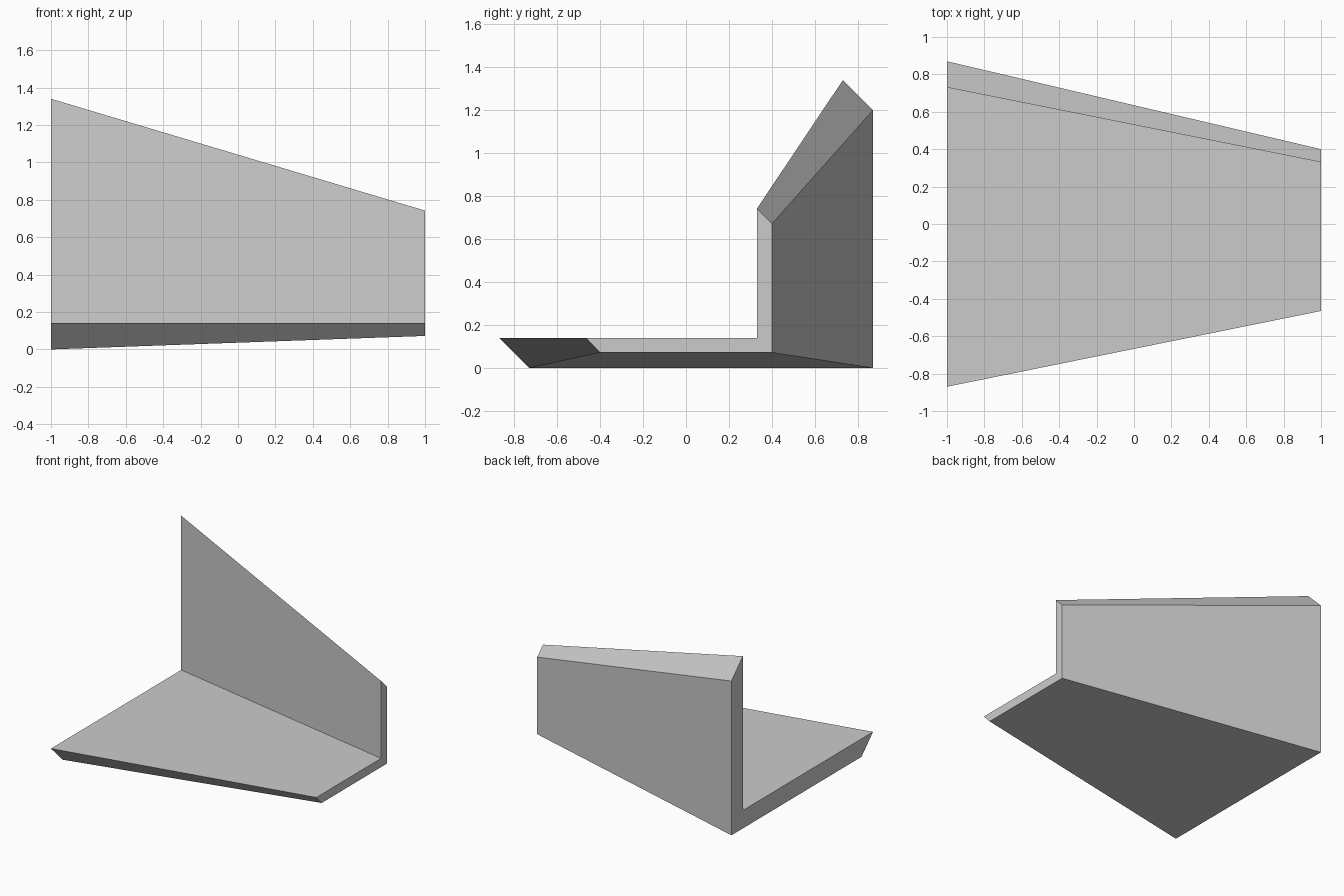
import bpy
import bmesh

if "Cube" in bpy.data.objects:
    bpy.data.objects.remove(bpy.data.objects["Cube"])

# Single plain grey
grey = bpy.data.materials.new("light_grey")
grey.diffuse_color = (0.6, 0.6, 0.6, 1)
grey.use_nodes = True
grey.node_tree.nodes["Principled BSDF"].inputs["Base Color"].default_value = grey.diffuse_color

# L-shaped cross-sections (y, z) at each end: base, then upright
sections = {
    -1.0: [(-0.87, 0.14), (-0.73, 0.0), (0.87, 0.0),
           (0.87, 1.20), (0.73, 1.34), (0.73, 0.14)],
    1.0: [(-0.465, 0.14), (-0.40, 0.072), (0.40, 0.072),
          (0.40, 0.672), (0.33, 0.742), (0.33, 0.14)],
}

# Loft the large left end to the small right end
bm = bmesh.new()
left, right = [[bm.verts.new((x, y, z)) for y, z in pts]
               for x, pts in sections.items()]
n = len(left)
for i in range(n):
    j = (i + 1) % n
    bm.faces.new((left[i], left[j], right[j], right[i]))

# Each end is capped by a base strip and an upright strip
for ring in (left, right):
    bm.faces.new((ring[0], ring[1], ring[2], ring[5]))
    bm.faces.new((ring[2], ring[3], ring[4], ring[5]))
bmesh.ops.recalc_face_normals(bm, faces=bm.faces)

mesh = bpy.data.meshes.new("tapered_angle_bracket")
bm.to_mesh(mesh)
bm.free()
mesh.materials.append(grey)
bracket = bpy.data.objects.new("tapered_angle_bracket", mesh)
bpy.context.collection.objects.link(bracket)
